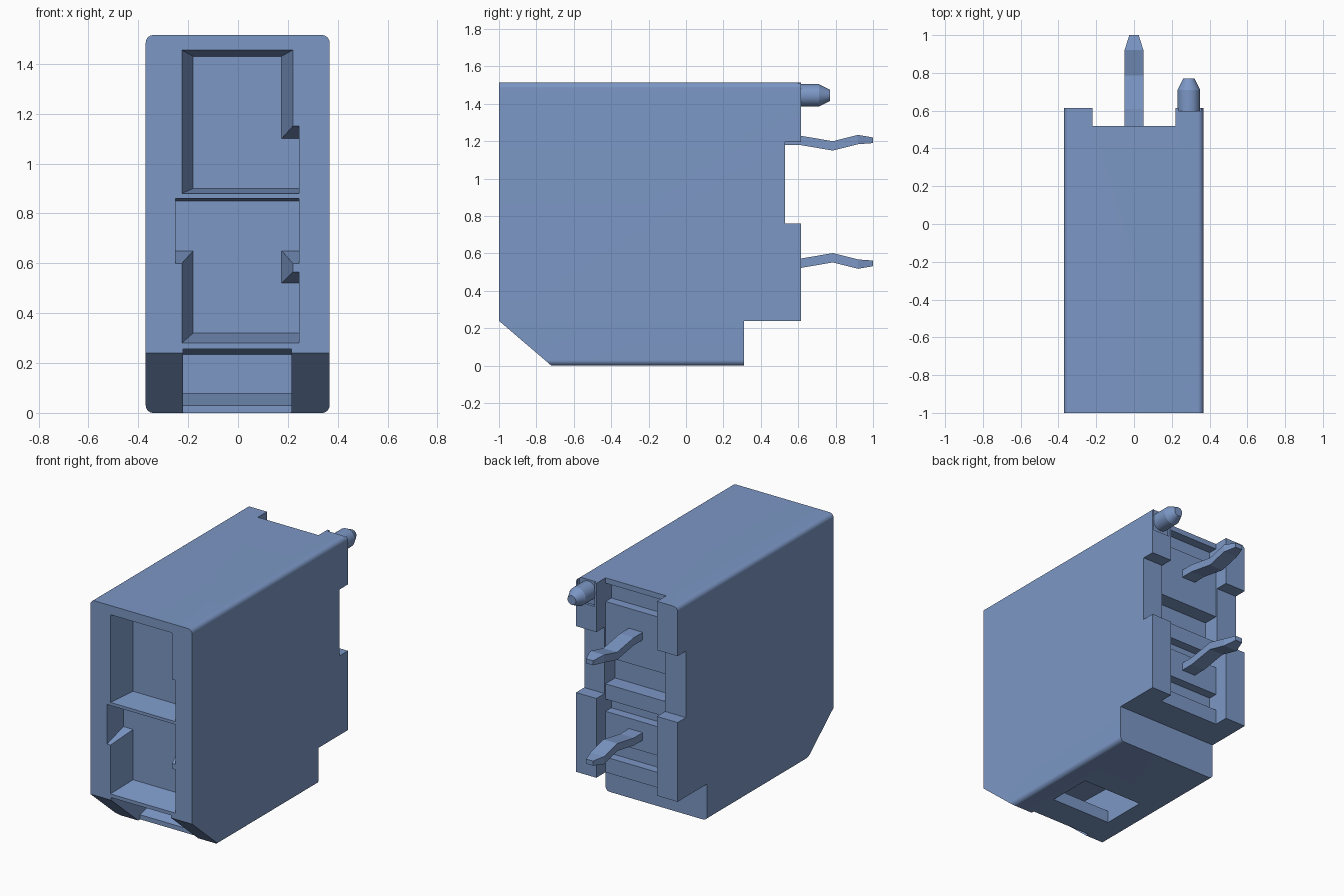
import bpy, bmesh, math
from mathutils import Vector

if "Cube" in bpy.data.objects:
    bpy.data.objects.remove(bpy.data.objects["Cube"])

blue = bpy.data.materials.new("slate blue plastic")
blue.use_nodes = True
COLOUR = (0.2, 0.31, 0.56, 1)
blue.diffuse_color = COLOUR
blue.node_tree.nodes["Principled BSDF"].inputs["Base Color"].default_value = COLOUR


def loft(name, rings):
    """Closed solid through a list of equal-length point rings."""
    bm = bmesh.new()
    loops = [[bm.verts.new(p) for p in ring] for ring in rings]
    bm.faces.new(loops[0])
    bm.faces.new(loops[-1])
    n = len(loops[0])
    for a, b in zip(loops, loops[1:]):
        for i in range(n):
            j = (i + 1) % n
            bm.faces.new((a[i], a[j], b[j], b[i]))
    bmesh.ops.recalc_face_normals(bm, faces=bm.faces)
    mesh = bpy.data.meshes.new(name)
    bm.to_mesh(mesh)
    bm.free()
    obj = bpy.data.objects.new(name, mesh)
    bpy.context.collection.objects.link(obj)
    mesh.materials.append(blue)
    return obj


def rect(y, x0, x1, z0, z1):
    return [Vector(p) for p in ((x0, y, z0), (x1, y, z0), (x1, y, z1), (x0, y, z1))]


def box(x, y, z):
    return loft("cutter", [rect(y[0], *x, *z), rect(y[1], *x, *z)])


def prism(x0, x1, profile):
    """Profile in the side plane, extruded across the width."""
    return loft("cutter", [[(x, y, z) for y, z in profile] for x in (x0, x1)])


def tapered(front, back, depth=0.17):
    """Pocket cutter in the front face, continued a little past it."""
    f, b = rect(-1, *front), rect(-1 + depth, *back)
    over = [p + (p - q) * 0.1 for p, q in zip(f, b)]
    return loft("cutter", [over, b])


def cut(target, cutter):
    mod = target.modifiers.new("cut", 'BOOLEAN')
    mod.operation = 'DIFFERENCE'
    mod.solver = 'EXACT'
    mod.object = cutter
    cutter.hide_render = True
    bpy.context.view_layer.objects.active = target
    bpy.ops.object.modifier_apply(modifier=mod.name)
    bpy.data.objects.remove(cutter)


def smooth(obj):
    bpy.ops.object.select_all(action='DESELECT')
    obj.select_set(True)
    bpy.context.view_layer.objects.active = obj
    bpy.ops.object.shade_smooth_by_angle(angle=math.radians(7))


# Housing: rounded rectangle run from front to back
LEFT, RIGHT, TOP, R, BACK = -0.37, 0.367, 1.515, 0.03, 0.615
outline = []
corners = ((RIGHT - R, TOP - R), (LEFT + R, TOP - R), (LEFT + R, R), (RIGHT - R, R))
for quarter, (cx, cz) in enumerate(corners):
    for s in range(17):
        a = math.radians(90) * (quarter + s / 16)
        outline.append((cx + R * math.cos(a), cz + R * math.sin(a)))
housing = loft("housing", [[(x, y, z) for x, z in outline] for y in (-1, BACK)])

# Sloped front foot and stepped rear foot
cut(housing, prism(-1, 1, [(-1.117, 0.34), (-0.603, -0.1), (-1.2, -0.1)]))
cut(housing, box((-1, 1), (0.31, 1), (-1, 0.24)))

# Upper front opening
cut(housing, tapered((-0.225, 0.22, 0.88, 1.455), (-0.18, 0.175, 0.90, 1.43)))
cut(housing, tapered((0, 0.245, 0.88, 1.15), (0, 0.245, 0.90, 1.10)))

# Lower front opening with its side steps
cut(housing, tapered((-0.225, 0.22, 0.28, 0.86), (-0.18, 0.175, 0.32, 0.85)))
cut(housing, tapered((-0.25, 0, 0.60, 0.86), (-0.25, 0, 0.65, 0.85)))
cut(housing, tapered((0, 0.245, 0.60, 0.86), (0, 0.245, 0.65, 0.85)))
cut(housing, tapered((0, 0.245, 0.28, 0.565), (0, 0.245, 0.32, 0.52)))

# Latch slot under the front, with a ramped bar left across it
cut(housing, prism(-0.22, 0.215, [
    (-1.1, 0.26), (-0.21, 0.235), (-0.21, -0.1), (-0.51, -0.1),
    (-0.51, 0.08), (-0.70, 0.03), (-0.70, -0.1), (-1.1, -0.1)]))

# Rear channel, side wall notches and the flat around the peg
cut(housing, box((-0.22, 0.22), (0.52, 1), (0.1, 2)))
cut(housing, box((-1, 1), (0.53, 1), (0.76, 1.195)))
cut(housing, box((0.235, 0.355), (0.598, 1), (1.36, 2)))

# Horizontal slots in the rear channel
for low, high, depth in ((1.36, 1.48, 0.46), (0.82, 1.0, 0.42),
                         (0.64, 0.72, 0.46), (0.34, 0.45, 0.46)):
    cut(housing, box((-0.22, 0.22), (depth, 0.6), (low, high)))
smooth(housing)

# Contact pins: bent strips with tapered tips, mirrored up and down
sections = ((0.40, 0, 0.05, 0.025), (0.61, 0, 0.05, 0.025), (0.785, -0.03, 0.05, 0.025),
            (0.92, 0.004, 0.05, 0.025), (1.0, 0, 0.025, 0.015))
for name, height, side in (("upper_pin", 1.205, 1), ("lower_pin", 0.547, -1)):
    pin = loft(name, [rect(y, -w, w, height + side * dz - h, height + side * dz + h)
                      for y, dz, w, h in sections])
    smooth(pin)

# Round locating peg with a tapered end
rings = []
for y, r in ((0.55, 0.06), (0.71, 0.06), (0.77, 0.03)):
    rings.append([(0.29 + r * math.cos(math.tau * i / 64), y,
                   1.445 + r * math.sin(math.tau * i / 64)) for i in range(64)])
smooth(loft("locating_peg", rings))
